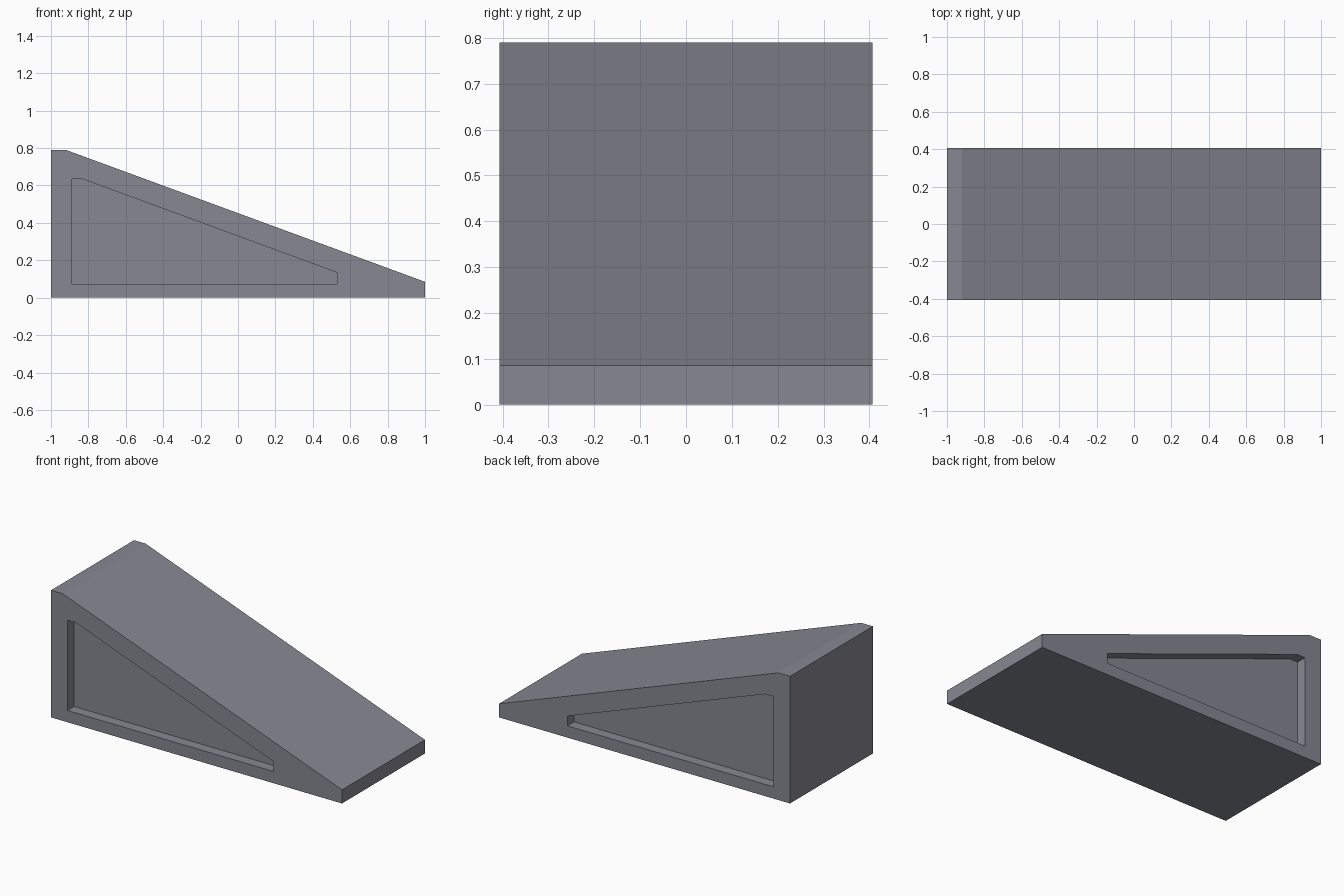
import bpy
import bmesh

old = bpy.data.objects.get("Cube")
if old:
    bpy.data.objects.remove(old, do_unlink=True)

HALF_WIDTH = 0.407
POCKET_DEPTH = 0.065

grey = bpy.data.materials.new("slate_grey")
grey.use_nodes = True
colour = (0.24, 0.245, 0.285, 1)
grey.diffuse_color = colour
grey.node_tree.nodes["Principled BSDF"].inputs["Base Color"].default_value = colour


def prism(name, profile, y0, y1):
    """Extrude an x-z profile from y0 to y1."""
    bm = bmesh.new()
    face = bm.faces.new([bm.verts.new((x, y0, z)) for x, z in profile])
    ext = bmesh.ops.extrude_face_region(bm, geom=[face])
    verts = [v for v in ext["geom"] if isinstance(v, bmesh.types.BMVert)]
    bmesh.ops.translate(bm, verts=verts, vec=(0, y1 - y0, 0))
    bmesh.ops.recalc_face_normals(bm, faces=bm.faces)
    mesh = bpy.data.meshes.new(name)
    bm.to_mesh(mesh)
    bm.free()
    mesh.materials.append(grey)
    obj = bpy.data.objects.new(name, mesh)
    bpy.context.collection.objects.link(obj)
    return obj


# Wedge body with a narrow flat crest and a blunt toe
wedge = prism("wedge_body",
              [(-1, 0), (1, 0), (1, 0.085), (-0.92, 0.79), (-1, 0.79)],
              -HALF_WIDTH, HALF_WIDTH)

# Shallow pocket cut into each side
pocket = [(-0.887, 0.073), (0.53, 0.073), (0.53, 0.134), (-0.83, 0.634), (-0.887, 0.634)]
for name, side in (("front", -1), ("back", 1)):
    cutter = prism(name + "_pocket_cutter", pocket,
                   side * (HALF_WIDTH - POCKET_DEPTH), side * (HALF_WIDTH + 0.1))
    cutter.hide_render = True
    cut = wedge.modifiers.new(name + "_pocket", 'BOOLEAN')
    cut.operation = 'DIFFERENCE'
    cut.solver = 'EXACT'
    cut.object = cutter
    bpy.context.view_layer.objects.active = wedge
    bpy.ops.object.modifier_apply(modifier=cut.name)
    bpy.data.objects.remove(cutter, do_unlink=True)
